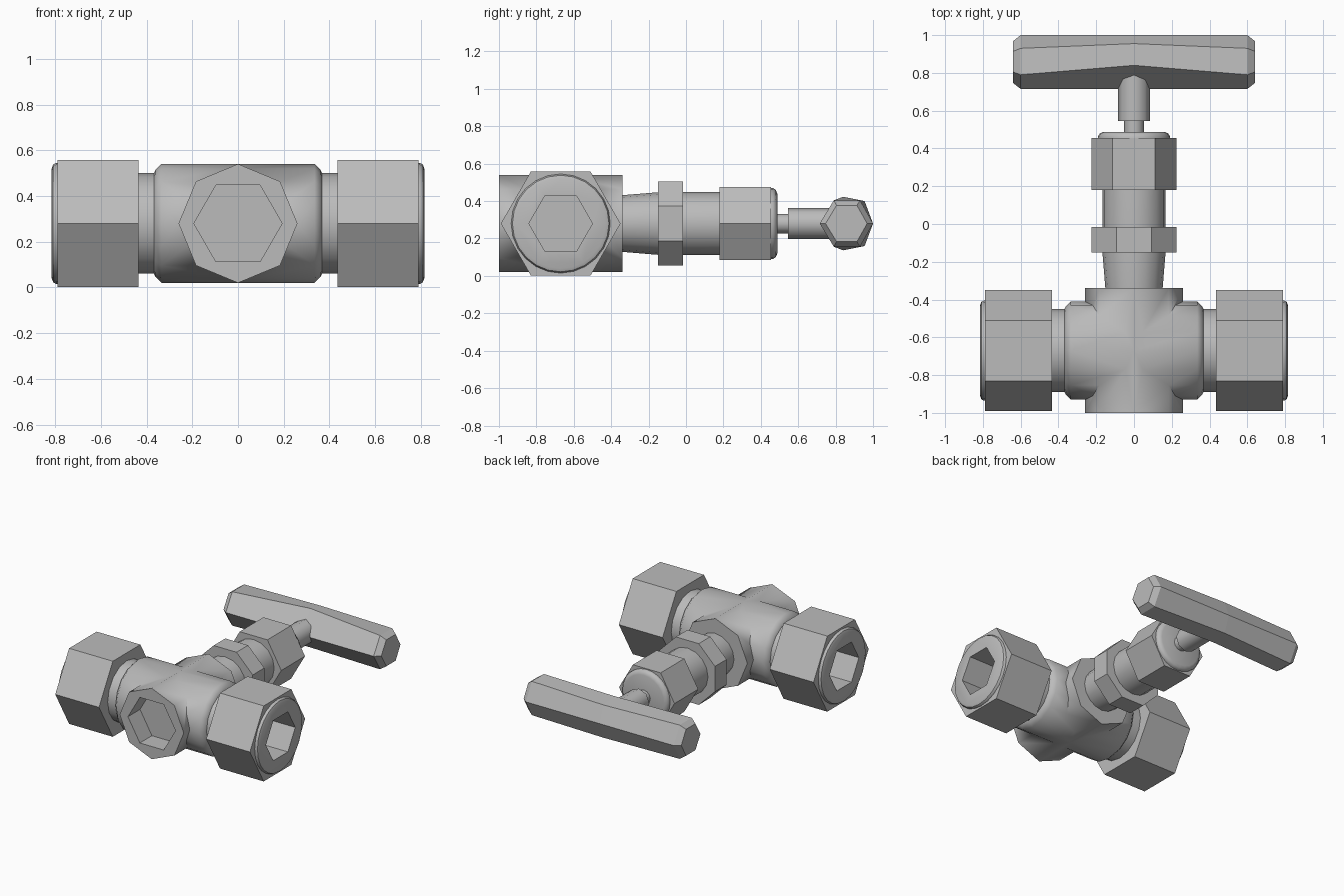
import bpy, bmesh, math
from mathutils import Vector

if "Cube" in bpy.data.objects:
    bpy.data.objects.remove(bpy.data.objects["Cube"])

steel = bpy.data.materials.new("steel_grey")
steel.diffuse_color = (0.5, 0.5, 0.5, 1)
steel.use_nodes = True
steel.node_tree.nodes["Principled BSDF"].inputs["Base Color"].default_value = steel.diffuse_color
CZ, PIPE_Y = 0.28, -0.67


def add_mesh(name, rings):
    """Skin a list of equal-length point rings and close both ends."""
    bm = bmesh.new()
    loops = [[bm.verts.new(p) for p in ring] for ring in rings]
    n = len(loops[0])
    for a, b in zip(loops, loops[1:]):
        for i in range(n):
            j = (i + 1) % n
            bm.faces.new((a[i], a[j], b[j], b[i]))
    bm.faces.new(loops[0][::-1])
    bm.faces.new(loops[-1])
    bmesh.ops.recalc_face_normals(bm, faces=bm.faces)
    me = bpy.data.meshes.new(name)
    bm.to_mesh(me)
    bm.free()
    me.materials.append(steel)
    ob = bpy.data.objects.new(name, me)
    bpy.context.collection.objects.link(ob)
    return ob


def turned(name, axis, profile, n, phase=0.0):
    """Prism or lathe part; profile holds (position along axis, radius)."""
    rings = []
    for t, r in profile:
        ring = []
        for i in range(n):
            a = 2 * math.pi * (i + phase) / n
            u, v = r * math.cos(a), r * math.sin(a)
            ring.append((t, PIPE_Y + u, CZ + v) if axis == 'X' else (u, t, CZ + v))
        rings.append(ring)
    return add_mesh(name, rings)


def combine(ob, other, operation):
    """Apply a boolean and remove the second object."""
    mod = ob.modifiers.new("combine", 'BOOLEAN')
    mod.operation, mod.object, mod.solver = operation, other, 'EXACT'
    bpy.context.view_layer.objects.active = ob
    bpy.ops.object.modifier_apply(modifier=mod.name)
    bpy.data.objects.remove(other)


def shade(ob, degrees):
    bpy.ops.object.select_all(action='DESELECT')
    ob.select_set(True)
    bpy.context.view_layer.objects.active = ob
    bpy.ops.object.shade_smooth_by_angle(angle=math.radians(degrees))


# Cross-shaped valve body with a hexagonal recess in front
body = turned("valve_body", 'X', [(-.37, .215), (-.36, .235), (-.335, .26),
                                  (.335, .26), (.36, .235), (.37, .215)], 16)
combine(body, turned("sleeve", 'Y', [(-1, .26), (-.34, .26)], 8), 'UNION')
combine(body, turned("recess", 'Y', [(-1.1, .193), (-.86, .193)], 6), 'DIFFERENCE')
shade(body, 46)

# Pipe collars and hollow end nuts on both sides
for s, side in ((-1, "left"), (1, "right")):
    collar = turned(side + "_collar", 'X', [(s * .34, .22), (s * .45, .22)], 16)
    shade(collar, 40)
    nut = turned(side + "_pipe_nut", 'X', [(s * .435, .32), (s * .79, .32)], 6)
    rim = turned("rim", 'X', [(s * .77, .265), (s * .795, .265),
                              (s * .808, .258), (s * .815, .24)], 24)
    combine(nut, rim, 'UNION')
    bore = turned("bore", 'X', [(s * .5, .17), (s * .9, .17)], 6)
    combine(nut, bore, 'DIFFERENCE')
    shade(nut, 35)

# Bonnet neck, lock nut, bonnet nut and stem along the y axis
neck = turned("bonnet_neck", 'Y', [(-.36, .15), (-.14, .168), (.2, .168)], 16)
shade(neck, 40)
turned("lock_nut", 'Y', [(-.15, .243), (-.015, .243)], 8, .5)
turned("bonnet_nut", 'Y', [(.18, .225), (.455, .225)], 6)
cap = turned("bonnet_cap", 'Y', [(.44, .19), (.465, .19), (.48, .18), (.488, .16)], 24)
shade(cap, 35)
shade(turned("stem", 'Y', [(.47, .052), (.56, .052)], 12), 40)
shade(turned("stem_socket", 'Y', [(.545, .084), (.8, .084)], 8), 50)

# Six-sided handle, bulged at the middle and chamfered at both tips
END = [(.715, 0), (.79, .124), (.93, .124), (1.0, 0), (.93, -.124), (.79, -.124)]
MID = [(.715, 0), (.84, .143), (.955, .12), (1.0, 0), (.955, -.12), (.84, -.143)]
TIP = [(.857 + (y - .857) * .78, z * .78) for y, z in END]
sections = [(-.64, TIP), (-.6, END), (0, MID), (.6, END), (.64, TIP)]
add_mesh("handle", [[(x, y, CZ + z) for y, z in sec] for x, sec in sections])
